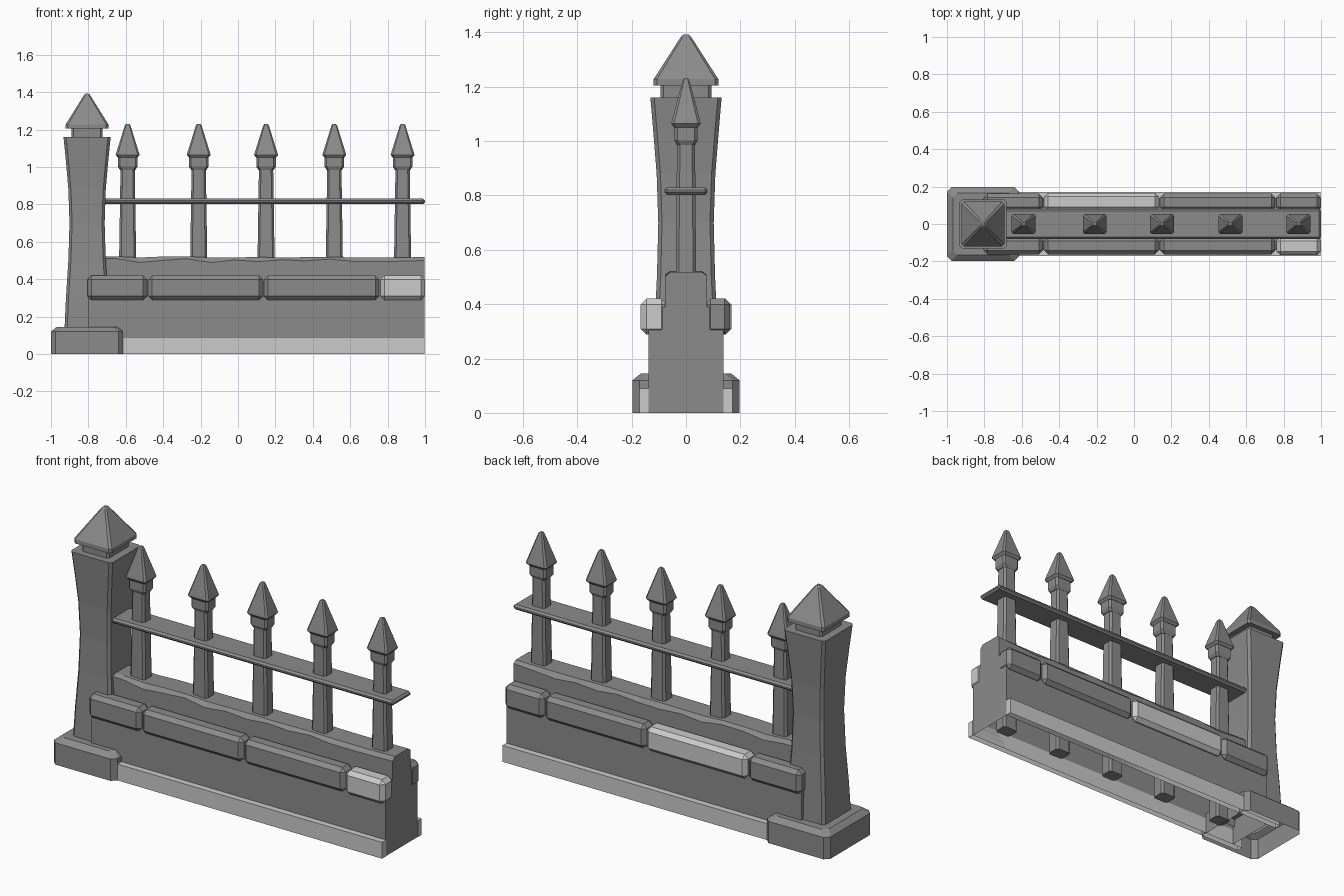
import bpy, bmesh, random
from mathutils import Vector

random.seed(4)
if "Cube" in bpy.data.objects:
    bpy.data.objects.remove(bpy.data.objects["Cube"])


def material(name, value):
    m = bpy.data.materials.new(name)
    m.use_nodes = True
    colour = (value, value, value, 1)
    m.diffuse_color = colour
    m.node_tree.nodes["Principled BSDF"].inputs["Base Color"].default_value = colour
    return m


STONE = material("grey stone", 0.26)
PALE = material("pale stone", 0.6)


def finish(name, bm, mat):
    bmesh.ops.recalc_face_normals(bm, faces=bm.faces)
    mesh = bpy.data.meshes.new(name)
    bm.to_mesh(mesh)
    bm.free()
    mesh.materials.append(mat)
    ob = bpy.data.objects.new(name, mesh)
    bpy.context.collection.objects.link(ob)
    return ob


def skin(bm, rings, caps=(True, True)):
    """Bridge rings of points and cap the ends."""
    loops = [[bm.verts.new(p) for p in ring] for ring in rings]
    n = len(loops[0])
    for a, b in zip(loops, loops[1:]):
        for i in range(n):
            j = (i + 1) % n
            bm.faces.new((a[i], a[j], b[j], b[i]))
    for wanted, loop in zip(caps, (loops[0], loops[-1])):
        if wanted:
            bm.faces.new(loop)


def column(bm, x, stations, chamfer, bottom=True):
    """Rectangular column with cut corners; stations are (z, half x, half y)."""
    rings = []
    for z, hx, hy in stations:
        c = min(chamfer, hx * 0.45, hy * 0.45)
        quarter = [(hx, hy - c), (hx - c, hy)]
        ring = []
        for sx, sy in ((1, 1), (-1, 1), (-1, -1), (1, -1)):
            part = [(x + sx * px, sy * py, z) for px, py in quarter]
            ring += part if sx * sy > 0 else part[::-1]
        rings.append(ring)
    skin(bm, rings, (bottom, True))


def box(name, low, high, mat, bevel=0, bottom=True):
    bm = bmesh.new()
    low, high = Vector(low), Vector(high)
    bmesh.ops.create_cube(bm, size=1)
    for v in bm.verts:
        v.co = [(low[i] + high[i]) / 2 + v.co[i] * (high[i] - low[i]) for i in range(3)]
    if bevel:
        bmesh.ops.bevel(bm, geom=bm.edges[:], offset=bevel, segments=1,
                        affect='EDGES', clamp_overlap=True)
    ob_bm = bm
    if not bottom:
        bm.normal_update()
        under = [f for f in bm.faces if f.normal.z < -0.9]
        bmesh.ops.delete(ob_bm, geom=under, context='FACES')
    return finish(name, bm, mat)


# Corner pillar: open plinth, waisted shaft, neck and pointed cap
PX = -0.807
bm = bmesh.new()
column(bm, PX, [(0, .193, .197), (.12, .193, .197), (.145, .162, .166)], .025, False)
finish("pillar_plinth", bm, STONE)

bm = bmesh.new()
column(bm, PX, [(.1, .122, .125), (.3, .113, .117), (.5, .1, .107), (.7, .094, .102),
                (.88, .1, .108), (1.03, .113, .12), (1.16, .126, .131)], .014, False)
finish("pillar_shaft", bm, STONE)

bm = bmesh.new()
column(bm, PX, [(1.15, .082, .093), (1.22, .082, .093)], .01)
finish("pillar_neck", bm, STONE)

bm = bmesh.new()
column(bm, PX, [(1.205, .114, .119), (1.228, .114, .119), (1.385, .016, .018),
                (1.392, .008, .01)], .012)
finish("pillar_cap", bm, STONE)

# Low wall: hollow lower body and a worn upper course
box("wall_body", (-.8, -.138, 0), (.996, .138, .39), STONE, bottom=False)

bm = bmesh.new()
rings = []
count = 15
for i in range(count):
    x = -.78 + (.996 + .78) * i / (count - 1)
    top = .523 - random.uniform(0, .008)
    front, back = (top - random.uniform(.01, .03) for _ in range(2))
    rings.append([(x, -.077, .38), (x, -.077, front), (x, -.058, top),
                  (x, .058, top), (x, .077, back), (x, .077, .38)])
skin(bm, rings)
finish("wall_top_course", bm, STONE)

# Footing strips and rows of edging stones on both faces
joints = [-.808, -.483, .137, .758, 1.0]
for side, label, pale_stone in ((-1, "front", 3), (1, "back", 1)):
    ys = sorted((side * .138, side * .172))
    box(label + "_footing", (-.86, ys[0], 0), (.998, ys[1], .09), PALE, bottom=False)
    for i, (a, b) in enumerate(zip(joints, joints[1:])):
        pale = i == pale_stone
        ys = sorted((side * .07, side * (.167 if pale else .162)))
        box(f"{label}_edging_stone_{i + 1}", (a + .003, ys[0], .288),
            (b - (.003 if i < 3 else 0), ys[1], .42), PALE if pale else STONE, .021)

# Flat rail through the posts
box("rail", (-.75, -.08, .802), (1.0, .08, .83), STONE, .01)

# Spear-topped posts
for i, x in enumerate((-.59, -.21, .15, .515, .88)):
    bm = bmesh.new()
    column(bm, x, [(.005, .046, .038), (.55, .045, .037), (1.0, .038, .033)], .011)
    column(bm, x, [(.985, .042, .034), (1.002, .052, .042), (1.06, .052, .042)], .011)
    column(bm, x, [(1.05, .052, .044), (1.064, .064, .054), (1.078, .06, .051),
                   (1.222, .015, .013), (1.23, .009, .008)], .01)
    finish(f"post_{i + 1}", bm, STONE)
